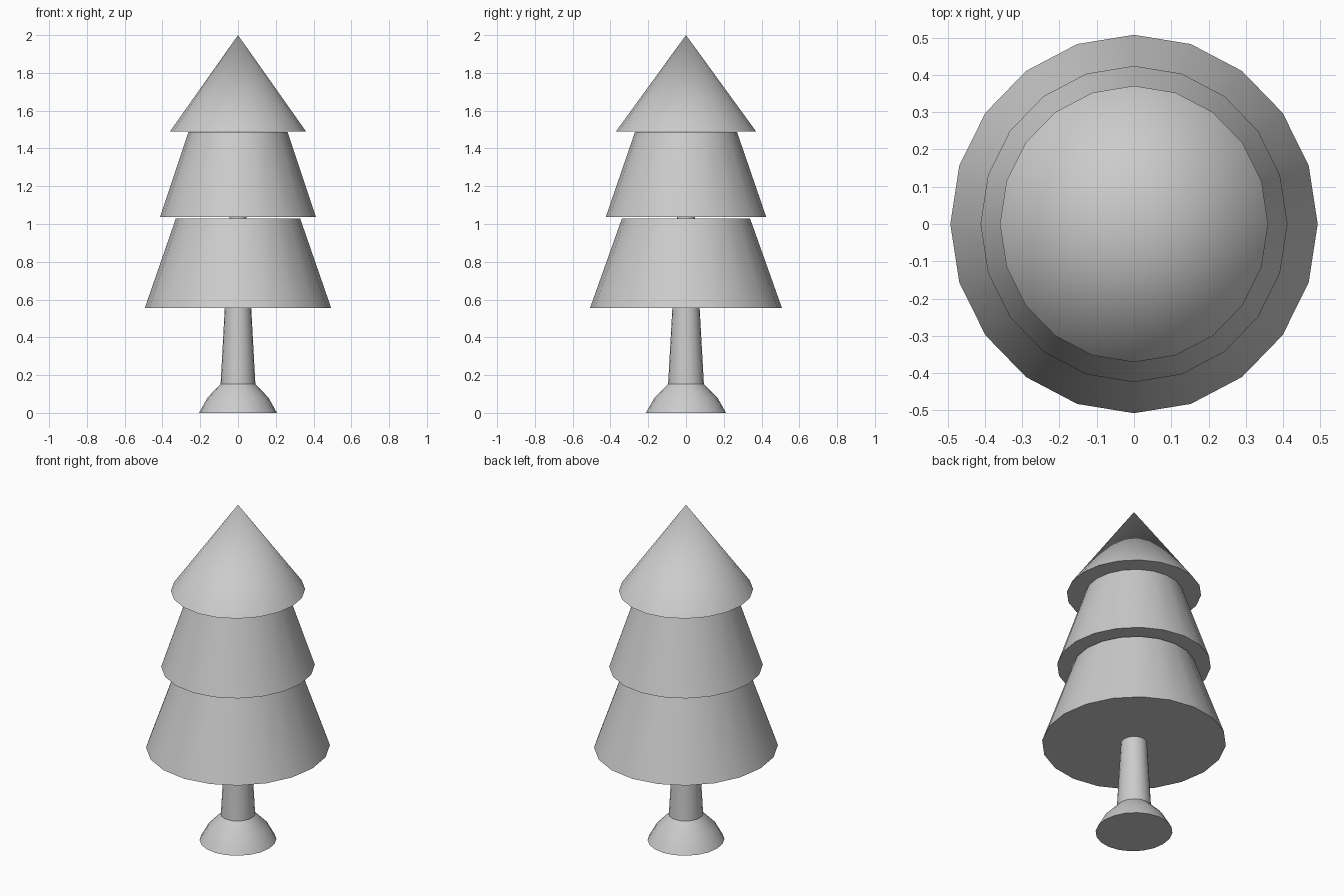
import bpy, bmesh, math

if "Cube" in bpy.data.objects:
    bpy.data.objects.remove(bpy.data.objects["Cube"])

SIDES = 20
Y_STRETCH = 1.03  # the tree is slightly deeper than wide


def lathe(name, profile):
    """Closed solid of revolution from (radius, z) points; radius 0 is a tip."""
    bm = bmesh.new()
    rings = []
    for r, z in profile:
        if r == 0:
            rings.append([bm.verts.new((0, 0, z))])
        else:
            rings.append([bm.verts.new((r * math.cos(a), r * Y_STRETCH * math.sin(a), z))
                          for a in (2 * math.pi * i / SIDES for i in range(SIDES))])
    for low, high in zip(rings, rings[1:]):
        for i in range(SIDES):
            j = (i + 1) % SIDES
            if len(high) == 1:
                bm.faces.new((low[i], low[j], high[0]))
            else:
                bm.faces.new((low[i], low[j], high[j], high[i]))
    bm.faces.new(rings[0][::-1])
    if len(rings[-1]) > 1:
        bm.faces.new(rings[-1])
    mesh = bpy.data.meshes.new(name)
    bm.to_mesh(mesh)
    bm.free()
    obj = bpy.data.objects.new(name, mesh)
    bpy.context.collection.objects.link(obj)
    bpy.ops.object.select_all(action='DESELECT')
    obj.select_set(True)
    bpy.context.view_layer.objects.active = obj
    bpy.ops.object.shade_smooth_by_angle(angle=math.radians(40))
    return obj


# Tapering trunk with flared foot
lathe("trunk", [(0.206, 0), (0.162, 0.08), (0.092, 0.153), (0.07, 0.556), (0.045, 1.035), (0.03, 1.3)])

# Three foliage tiers
lathe("lower_foliage", [(0.493, 0.556), (0.329, 1.03)])
lathe("middle_foliage", [(0.412, 1.038), (0.262, 1.488)])
lathe("top_foliage", [(0.36, 1.49), (0, 2.0)])
